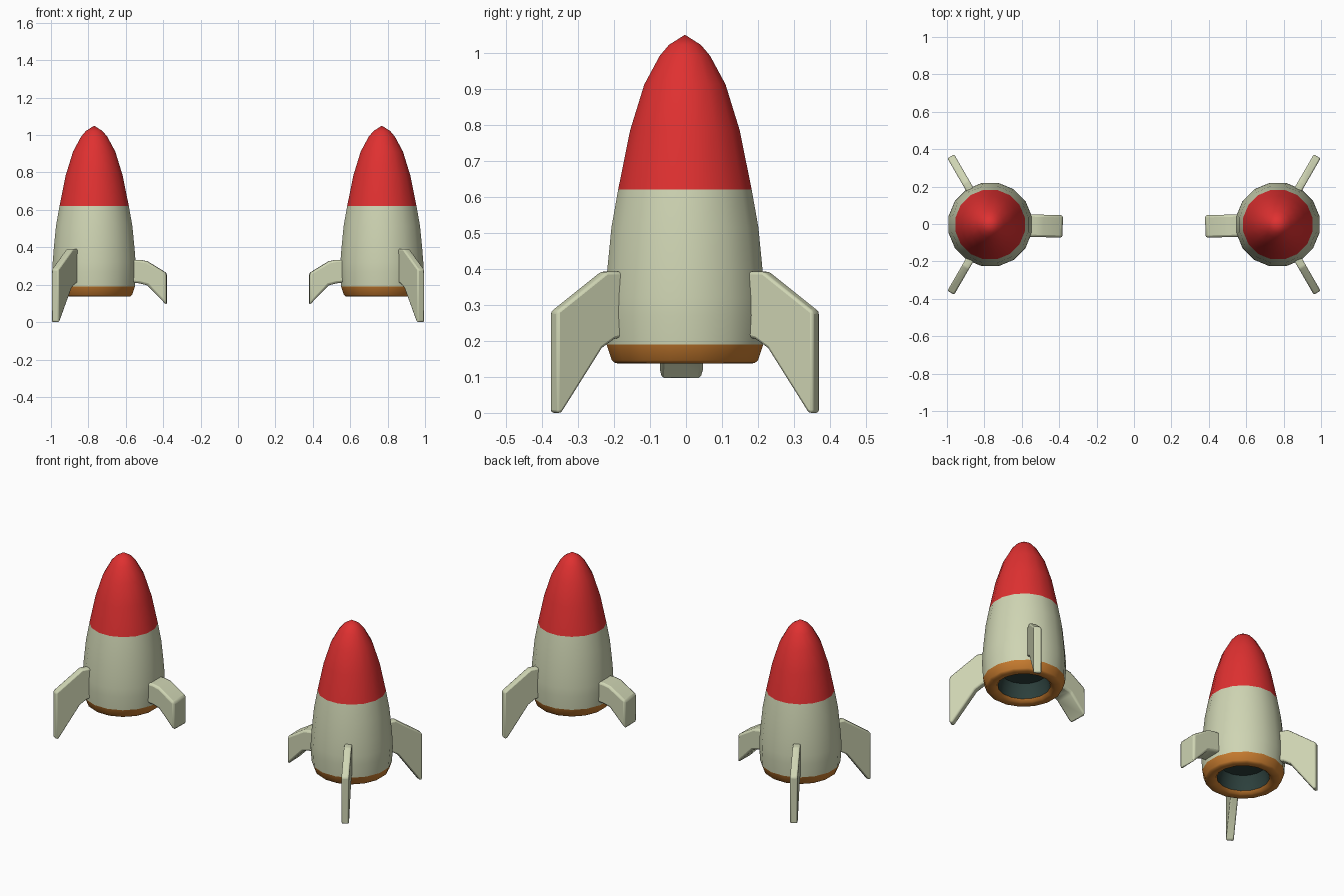
import bpy, bmesh, math
from mathutils import Matrix, Vector

if "Cube" in bpy.data.objects:
    bpy.data.objects.remove(bpy.data.objects["Cube"])

CX, CY, SIDES = 0.769, -0.003, 16


def material(name, rgb):
    m = bpy.data.materials.new(name)
    m.diffuse_color = (*rgb, 1)
    m.use_nodes = True
    m.node_tree.nodes["Principled BSDF"].inputs["Base Color"].default_value = m.diffuse_color
    return m


cream = material("cream", (0.62, 0.66, 0.45))
red = material("red", (0.74, 0.03, 0.03))
orange = material("orange", (0.60, 0.21, 0.03))
dark = material("dark teal", (0.025, 0.05, 0.045))


def finish(name, bm, mat, bevel=0):
    bmesh.ops.remove_doubles(bm, verts=bm.verts, dist=1e-5)
    bmesh.ops.recalc_face_normals(bm, faces=bm.faces)
    me = bpy.data.meshes.new(name)
    bm.to_mesh(me)
    bm.free()
    ob = bpy.data.objects.new(name, me)
    bpy.context.collection.objects.link(ob)
    me.materials.append(mat)
    bpy.ops.object.select_all(action='DESELECT')
    bpy.context.view_layer.objects.active = ob
    ob.select_set(True)
    bpy.ops.object.shade_smooth_by_angle(angle=math.radians(40))
    if bevel:
        b = ob.modifiers.new("rounding", 'BEVEL')
        b.width, b.segments, b.limit_method = bevel, 2, 'ANGLE'
    mir = ob.modifiers.new("pair", 'MIRROR')
    mir.use_mirror_merge = False
    return ob


def lathe(name, profile, mat, flip=False):
    """Turn an (r, z) profile about the rocket axis, flats facing the axes."""
    bm = bmesh.new()
    rings = []
    for r, z in profile:
        rings.append([bm.verts.new((CX + r * math.cos(a), CY + r * math.sin(a), z))
                      for a in [(i + 0.5) * math.tau / SIDES for i in range(SIDES)]]
                     if r > 0 else [bm.verts.new((CX, CY, z))] * SIDES)
    for lo, hi in zip(rings, rings[1:]):
        for i in range(SIDES):
            j = (i + 1) % SIDES
            bm.faces.new(list(dict.fromkeys((lo[i], lo[j], hi[j], hi[i]))))
    ob = finish(name, bm, mat)
    if flip:
        ob.data.flip_normals()
    return ob


def fin(name, profile, thick, degrees, bevel):
    """Extrude an (r, z) outline to a plate and turn it around the axis."""
    bm = bmesh.new()
    f = bm.faces.new([bm.verts.new((r, -thick / 2, z)) for r, z in profile])
    ext = bmesh.ops.extrude_face_region(bm, geom=[f])
    bmesh.ops.translate(bm, vec=(0, thick, 0),
                        verts=[v for v in ext["geom"] if isinstance(v, bmesh.types.BMVert)])
    bm.transform(Matrix.Translation(Vector((CX, CY, 0)))
                 @ Matrix.Rotation(math.radians(degrees), 4, 'Z'))
    finish(name, bm, cream, bevel)


# Hull, nose and rounded base ring
lathe("hull", [(0.222, 0.19), (0.227, 0.27), (0.226, 0.32), (0.220, 0.395),
               (0.208, 0.515), (0.189, 0.62)], cream)
lathe("nose_cone", [(0.189, 0.62), (0.155, 0.785), (0.115, 0.912), (0.071, 0.992),
                    (0.045, 1.022), (0, 1.05)], red)
lathe("base_ring", [(0.142, 0.155), (0.155, 0.140), (0.172, 0.137), (0.197, 0.138),
                    (0.207, 0.146), (0.222, 0.19)], orange)

# Hollow engine bay, seen from below
bay = lathe("engine_bay", [(0.142, 0.155), (0.138, 0.20), (0.125, 0.24), (0, 0.25)], dark)
# open shell: make the inside the front side
if sum((p.normal.z for p in bay.data.polygons)) > 0:
    bay.data.flip_normals()

# Two tall thin fins on the outer side, one short thick fin on the inner side
tall = [(0.19, 0.392), (0.262, 0.392), (0.421, 0.282), (0.421, 0.0),
        (0.405, 0.0), (0.275, 0.18), (0.235, 0.205), (0.19, 0.215)]
for side, deg in (("front", -60), ("back", 60)):
    fin(side + "_fin", tall, 0.042, deg, 0.010)
short = [(0.19, 0.333), (0.245, 0.333), (0.285, 0.325), (0.388, 0.262),
         (0.388, 0.091), (0.285, 0.197), (0.245, 0.207), (0.19, 0.213)]
fin("inner_fin", short, 0.12, 181.5, 0.012)
